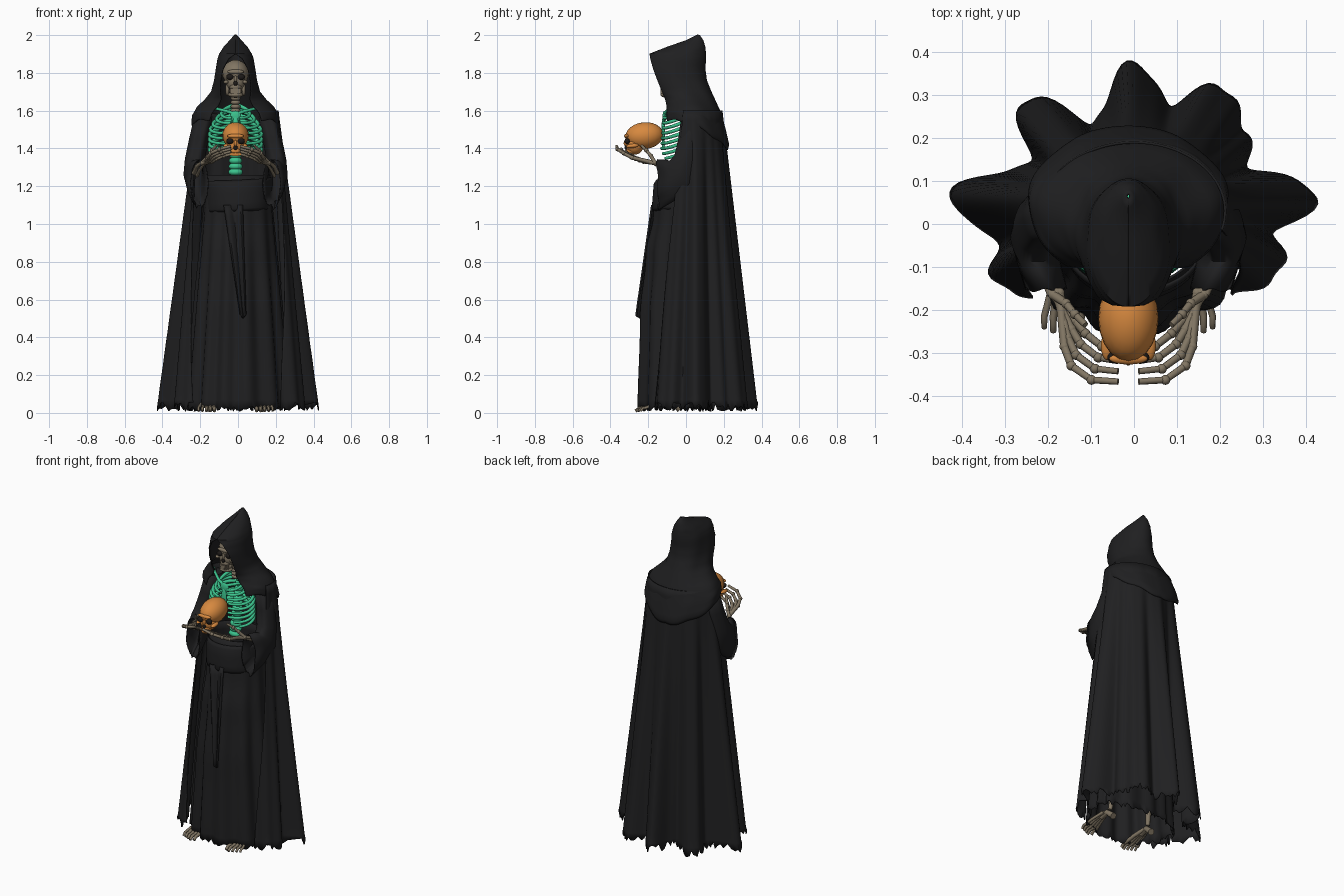
import bpy, bmesh, math, random
from math import sin, cos, pi, radians, asin
from mathutils import Vector, Matrix

if "Cube" in bpy.data.objects:
    bpy.data.objects.remove(bpy.data.objects["Cube"])

random.seed(4)
CX = -0.013


def material(name, rgb):
    m = bpy.data.materials.new(name)
    m.diffuse_color = (*rgb, 1)
    m.use_nodes = True
    m.node_tree.nodes["Principled BSDF"].inputs["Base Color"].default_value = m.diffuse_color
    return m


CLOTH = material("black cloth", (0.014, 0.014, 0.015))
BONE = material("old bone", (0.22, 0.18, 0.125))
GREEN = material("green bone", (0.045, 0.55, 0.27))
ORANGE = material("orange bone", (0.68, 0.25, 0.05))
DARK = material("socket dark", (0.012, 0.010, 0.009))


def finish(name, mesh, mats):
    for m in mats:
        mesh.materials.append(m)
    mesh.polygons.foreach_set("use_smooth", [True] * len(mesh.polygons))
    mesh.set_sharp_from_angle(angle=radians(50))
    ob = bpy.data.objects.new(name, mesh)
    bpy.context.collection.objects.link(ob)
    return ob


def sheet(name, rows, closed=False, thick=0.006):
    """Cloth surface through rows of points."""
    bm = bmesh.new()
    grid = [[bm.verts.new(p) for p in r] for r in rows]
    n = len(rows[0])
    for a, b in zip(grid, grid[1:]):
        for j in range(n if closed else n - 1):
            k = (j + 1) % n
            bm.faces.new((a[j], b[j], b[k], a[k]))
    bmesh.ops.recalc_face_normals(bm, faces=bm.faces)
    me = bpy.data.meshes.new(name)
    bm.to_mesh(me)
    bm.free()
    ob = finish(name, me, [CLOTH])
    mod = ob.modifiers.new("thickness", "SOLIDIFY")
    mod.thickness, mod.offset = thick, 0
    return ob


def tubes(name, paths, mat, res=2):
    """Round tubes; each path is (radius, points), tapering slightly."""
    cu = bpy.data.curves.new(name, "CURVE")
    cu.dimensions, cu.bevel_depth, cu.bevel_resolution, cu.use_fill_caps = "3D", 1, res, True
    for r, pts in paths:
        sp = cu.splines.new("POLY")
        sp.points.add(len(pts) - 1)
        for i, p in enumerate(pts):
            sp.points[i].co = (*p, 1)
            sp.points[i].radius = r * (1 - 0.3 * i / (len(pts) - 1))
    tmp = bpy.data.objects.new(name + "_curve", cu)
    bpy.context.collection.objects.link(tmp)
    dg = bpy.context.evaluated_depsgraph_get()
    me = bpy.data.meshes.new_from_object(tmp.evaluated_get(dg))
    bpy.data.objects.remove(tmp)
    me.materials.clear()
    return finish(name, me, [mat])


def blobs(name, parts, mats, base=None):
    """Scaled spheres and boxes; each part is (kind, centre, radii, material index)."""
    bm = bmesh.new()
    for kind, c, s, mi in parts:
        M = Matrix.Translation(c) @ Matrix.Diagonal((*s, 1))
        if kind == "ball":
            vs = bmesh.ops.create_uvsphere(bm, u_segments=20, v_segments=12, radius=1, matrix=M)["verts"]
        else:
            vs = bmesh.ops.create_cube(bm, size=2, matrix=M)["verts"]
        for f in {f for v in vs for f in v.link_faces}:
            f.material_index = mi
    if base:
        bm.transform(base)
    me = bpy.data.meshes.new(name)
    bm.to_mesh(me)
    bm.free()
    return finish(name, me, mats)


def lerp(a, b, t):
    return a + (b - a) * t


def table(tab, x):
    """Cosine-eased lookup in a sorted table."""
    for (x0, y0), (x1, y1) in zip(tab, tab[1:]):
        if x <= x1:
            return lerp(y0, y1, (1 - cos(pi * max(0, (x - x0) / (x1 - x0)))) / 2)
    return tab[-1][1]


# Cloak: open at the front, folds deepening to a ragged hem
HEM = [(-40, .28), (-15, .36), (-4, .33), (8, .43), (27, .30), (40, .34), (57, .38), (74, .29), (90, .375),
       (111, .25), (132, .385), (150, .28), (172, .43), (187, .32), (201, .35), (220, .28)]
N, rows = 150, []
for i in range(33):
    t = i / 32
    row = []
    for j in range(N):
        a = lerp(-16 - 20 * t, 196 + 20 * t, j / (N - 1))
        c, s = cos(radians(a)), sin(radians(a))
        r = table(HEM, a) + 0.008 * sin(a * 0.42)
        z = 1.60 - 1.58 * t + (random.uniform(-0.012, 0.04) if i == 32 else 0)
        row.append((lerp(.212 * c, r * c, t), lerp(.03 + .16 * s, r * s, t), z))
    rows.append(row)
sheet("cloak", rows)

# Inner robe
FRONT = [(0, .245), (.5, .232), (.84, .205), (1.05, .168), (1.27, .145)]
rows = []
for i in range(25):
    t = i / 24
    row = []
    for j in range(110):
        a = 2 * pi * j / 110
        z = 1.26 - 1.243 * t + (random.uniform(-0.01, 0.02) if i == 24 else 0)
        fold = 1 + 0.055 * min(1, 2 * t) * sin(13 * a + 0.8 * sin(3 * a))
        ry = table(FRONT, z) if sin(a) < 0 else .125
        row.append((lerp(.165, .27, t) * cos(a) * fold, ry * sin(a) * fold, z))
    rows.append(row)
sheet("robe", rows, closed=True)

# Sash and hanging front strip
sheet("sash", [[((.178 + .004 * sin(5 * a)) * cos(a), (.168 + b) * sin(a), z + .012 * sin(a + .8))
                for a in [2 * pi * j / 64 for j in range(64)]]
               for z, b in ((1.24, -.012), (1.22, 0), (1.17, .004), (1.12, .008), (1.09, .008), (1.075, 0))], closed=True)
sheet("front_strip", [[(lerp(-.075, .012, t) + k * lerp(.1, .03, t), lerp(-.172, -.256, t) - .01 * sin(k * 9),
                        lerp(1.1, .5, t) + .04 * t * abs(k - .5)) for k in [q / 8 for q in range(9)]]
                      for t in [i / 10 for i in range(11)]])

# Hood and mantle: z, half width, front edge y, back y, opening half width, drop at the back
HOOD = [(2.0, .004, .06, .07, 0, 0), (1.97, .03, .0, .09, 0, 0), (1.935, .062, -.1, .1, 0, 0),
        (1.9, .085, -.19, .103, 0, 0), (1.875, .094, -.187, .103, .036, 0), (1.82, .102, -.172, .1, .066, 0),
        (1.76, .11, -.15, .108, .078, 0), (1.70, .125, -.125, .132, .08, 0), (1.66, .158, -.108, .155, .075, .01),
        (1.625, .2, -.1, .18, .09, .03), (1.59, .226, -.1, .205, .125, .08), (1.56, .23, -.1, .226, .135, .14),
        (1.545, .225, -.095, .216, .138, .16)]
rows = []
for a, b in zip(HOOD, HOOD[1:]):
    for q in range(3):
        z, rx, ye, yb, ox, drop = [lerp(u, v, q / 3) for u, v in zip(a, b)]
        p0 = asin(ox / rx)
        row = []
        for j in range(-40, 41):
            p = lerp(p0, pi, 1 - abs(j) / 40)
            c = (cos(p0) - cos(p)) / (cos(p0) + 1)
            w = 1 + (.035 * sin(6 * p + 14 * z) * c if z < 1.93 else 0)
            row.append((CX + math.copysign(rx * sin(p), j) * w, lerp(ye, yb, c),
                        z - drop * c * c + .006 * sin(8 * p) * (z < 1.6)))
        rows.append(row)
sheet("hood", rows)


# Skulls
def skull(name, mat, base, jaw):
    P = [("ball", (0, .005, 0), (.07, .09, .071), 0), ("ball", (0, -.045, -.045), (.05, .042, .05), 0),
         ("ball", (0, -.062, -.072), (.032, .028, .022), 0), ("ball", (0, -.078, .008), (.045, .012, .012), 0),
         ("ball", (0, -.084, -.03), (.008, .012, .018), 0), ("ball", (0, -.086, -.053), (.011, .008, .014), 1)]
    for s in (-1, 1):
        P += [("ball", (s * .03, -.078, -.02), (.019, .013, .016), 1),
              ("ball", (s * .05, -.056, -.047), (.014, .03, .011), 0)]
        if jaw:
            P.append(("ball", (s * .043, -.03, -.085), (.011, .025, .036), 0))
    for k in range(-4, 5):
        x, y = k * .0066, -.09 + .0009 * k * k
        P.append(("box", (x, y, -.088), (.0031, .004, .008), 0))
        if jaw:
            P.append(("box", (x, y + .002, -.104), (.0031, .004, .0075), 0))
    if jaw:
        P.append(("ball", (0, -.058, -.114), (.04, .035, .016), 0))
        P.append(("ball", (0, -.055, -.095), (.036, .03, .02), 0))
    blobs(name, P, [mat, DARK], base)


skull("head_skull", BONE, Matrix.Translation((CX, -.042, 1.798)), True)
skull("held_skull", ORANGE, Matrix.Translation((CX, -.226, 1.467)) @ Matrix.Rotation(radians(6), 4, "X")
      @ Matrix.Diagonal((1, 1.12, 1, 1)), False)

# Rib cage
ribs = []
for i in range(9):
    zb, w = 1.63 - .027 * i, .075 + .063 * sin(min(1, i / 4) * pi / 2)
    end = 166 if i < 7 else 150 - 15 * (i - 7)
    for s in (-1, 1):
        pts = []
        for k in range(19):
            p = radians(lerp(6, end, k / 18))
            pts.append((CX + s * w * sin(p), -.03 + (.07 + .002 * i) * cos(p) - .01 * (1 - cos(p)),
                        zb - .065 * (1 - cos(p)) / 2 - .015 * sin(p)))
        ribs.append((.0115, pts))
for s in (-1, 1):  # collar bones
    ribs.append((.010, [(CX + s * x, y, z) for x, y, z in
                        ((.012, -.11, 1.585), (.05, -.1, 1.598), (.1, -.06, 1.61), (.15, -.01, 1.615))]))
tubes("ribs", ribs, GREEN)
blobs("breastbone", [("ball", (CX, -.114, 1.57), (.03, .01, .03), 0), ("ball", (CX, -.12, 1.50), (.019, .01, .07), 0),
                     ("ball", (CX, -.12, 1.425), (.012, .008, .025), 0)], [GREEN])

# Spine and neck
blobs("spine", [("ball", (CX, lerp(-.01, .045, i / 12), 1.245 + .03 * i), (lerp(.04, .02, i / 12), .03, .021), 0)
                for i in range(13)], [GREEN])
blobs("neck", [("ball", (CX, .0 - .003 * i, 1.60 + .022 * i), (.026, .026, .015), 0) for i in range(6)], [BONE])

for s, side in ((-1, "left"), (1, "right")):
    # Sleeve: rings from shoulder through elbow to a drooping ragged cuff
    rows = []
    RINGS = [((.17, .03, 1.57), .045, .055, 0), ((.195, .02, 1.45), .048, .06, 3), ((.215, -.002, 1.345), .05, .062, 18),
             ((.222, -.03, 1.265), .05, .09, 48), ((.21, -.085, 1.23), .048, .11, 78), ((.192, -.15, 1.215), .046, .125, 88)]
    for i, (c, ra, rb, tilt) in enumerate(RINGS):
        row = []
        for j in range(40):
            a = 2 * pi * j / 40
            b = rb * sin(a) * (random.uniform(.9, 1.15) if i == 5 and sin(a) < -.3 else 1)
            row.append((CX + s * (c[0] + ra * cos(a)), c[1] - b * cos(radians(tilt)) + .004 * sin(5 * a),
                        c[2] + b * sin(radians(tilt))))
        rows.append(row)
    sheet(side + "_sleeve", rows, closed=True)

    # Hand: forearm bones, fingers and thumb cradling the skull
    hand = [(.013, [(.22, -.04, 1.27), (.205, -.1, 1.305), (.18, -.165, 1.325)]),
            (.010, [(.205, -.04, 1.255), (.19, -.1, 1.285), (.17, -.165, 1.315)]),
            (.0105, [(.175, -.165, 1.325), (.145, -.185, 1.36), (.125, -.21, 1.39), (.1, -.235, 1.415)])]
    for i in range(4):
        hand.append((.011, [(.178 - .006 * i, -.16, 1.322), (.125 + .008 * i, -.225 - .02 * i, 1.33 + .007 * i),
                            (.1 + .011 * i, -.255 - .025 * i, 1.345 + .01 * i),
                            (.062 + .008 * i, -.285 - .026 * i, 1.36 + .012 * i), (.024, -.295 - .024 * i, 1.37 + .014 * i)]))
    joints = [("ball", (CX + s * p[0], p[1], p[2]), (.0115,) * 3, 0) for r, pts in hand[2:] for p in pts[:-1]]
    tubes(side + "_hand", [(r, [(CX + s * x, y, z) for x, y, z in pts]) for r, pts in hand], BONE)
    blobs(side + "_knuckles", joints, [BONE])

    # Foot and ankle
    foot = [(.018, [(.13, -.04, .2), (.14, -.06, .075)]), (.02, [(.14, -.03, .02), (.145, -.08, .065), (.15, -.13, .05)])]
    for i in range(5):
        x = .112 + .021 * i
        foot.append((.0125 - .0008 * i, [(.14 + .006 * i, -.09, .065), (lerp(.15, x, .7), -.165, .047),
                                         (x, -.215, .026), (x, -.245 + .006 * abs(i - 1), .026), (x, -.268 + .009 * abs(i - 1), .01)]))
    tubes(side + "_foot", [(r, [(CX + s * x, y, z) for x, y, z in pts]) for r, pts in foot], BONE)
